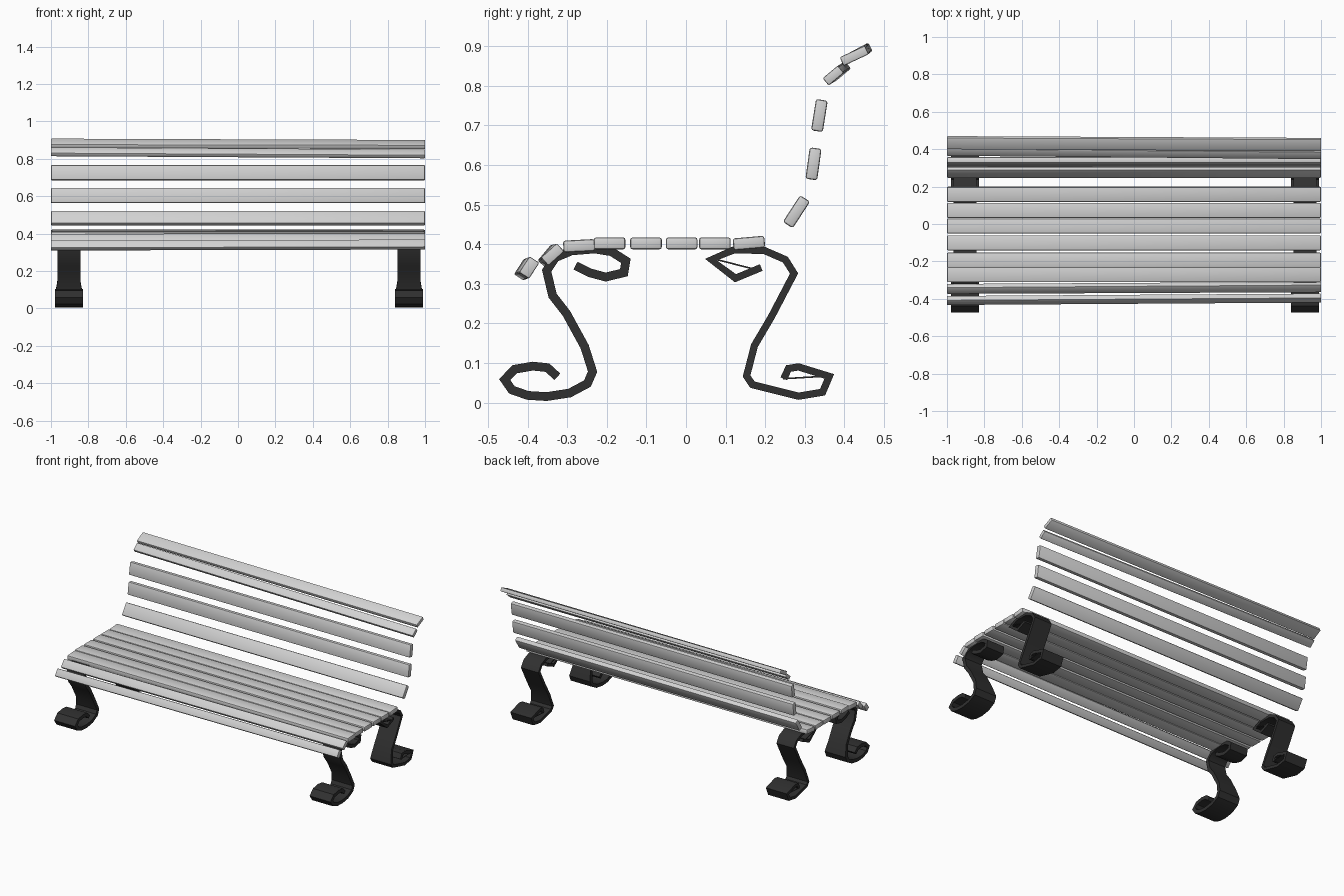
import bpy, bmesh
from math import radians
from mathutils import Vector, Matrix

if "Cube" in bpy.data.objects:
    bpy.data.objects.remove(bpy.data.objects["Cube"])


def material(name, value):
    m = bpy.data.materials.new(name)
    m.use_nodes = True
    colour = (value, value, value, 1)
    m.diffuse_color = colour
    m.node_tree.nodes["Principled BSDF"].inputs["Base Color"].default_value = colour
    return m


wood = material("pale grey wood", 0.64)
iron = material("dark iron", 0.03)


def add_object(name, bm, mat):
    bmesh.ops.recalc_face_normals(bm, faces=bm.faces)
    mesh = bpy.data.meshes.new(name)
    bm.to_mesh(mesh)
    bm.free()
    mesh.materials.append(mat)
    ob = bpy.data.objects.new(name, mesh)
    bpy.context.collection.objects.link(ob)
    bpy.ops.object.select_all(action='DESELECT')
    ob.select_set(True)
    bpy.context.view_layer.objects.active = ob
    bpy.ops.object.shade_smooth_by_angle(angle=radians(35))
    return ob


def slat(name, left, right=None, width=0.08, thick=0.03, bevel=0.006):
    """Plank along x; each end is (y, z, tilt) so it may twist slightly."""
    bm = bmesh.new()
    bmesh.ops.create_cube(bm, size=1)
    for v in bm.verts:
        y, z, tilt = left if v.co.x < 0 else (right or left)
        turn = Matrix.Rotation(radians(tilt), 3, 'X')
        v.co = Vector((v.co.x * 2, y, z)) + turn @ Vector((0, v.co.y * width, v.co.z * thick))
    bmesh.ops.bevel(bm, geom=bm.edges[:], offset=bevel, segments=2,
                    profile=0.5, affect='EDGES')
    return add_object(name, bm, wood)


def ribbon(name, path, x, thick, top_half=0.062, foot_half=0.074):
    """Flat iron bar following a (y, z) path, wider near the ground."""
    bm = bmesh.new()
    pts = [Vector(p) for p in path]
    rings = []
    for i, p in enumerate(pts):
        a = (p - pts[i - 1]).normalized() if i else None
        b = (pts[i + 1] - p).normalized() if i < len(pts) - 1 else None
        a, b = a or b, b or a
        d = (a + b).normalized()
        off = Vector((-d.y, d.x)) * thick / 2 / max(d.dot(a), 0.6)
        half = foot_half if p.y < 0.11 else top_half
        rings.append([bm.verts.new((x + s * half, *(p + t * off)))
                      for s, t in ((-1, -1), (1, -1), (1, 1), (-1, 1))])
    for r, q in zip(rings, rings[1:]):
        for k in range(4):
            bm.faces.new((r[k], r[k - 1], q[k - 1], q[k]))
    bm.faces.new(rings[0])
    bm.faces.new(rings[-1])
    return add_object(name, bm, iron)


# Seat planks
for i, y in enumerate((-0.27, -0.193, -0.101, -0.011, 0.073)):
    slat(f"seat_slat_{i + 1}", (y, 0.396 if i == 0 else 0.402, 3 if i == 0 else 0))
slat("seat_slat_rear", (0.159, 0.403, 5))

# Rolled front edge of the seat
slat("front_edge_lower", (-0.409, 0.336, 57), (-0.396, 0.341, 57), 0.048, 0.03, 0.004)
slat("front_edge_upper", (-0.347, 0.37, 50), (-0.337, 0.374, 42), 0.054, 0.028, 0.004)

# Backrest planks
slat("back_slat_lower", (0.279, 0.482, 57))
slat("back_slat_middle", (0.322, 0.603, 82))
slat("back_slat_upper", (0.337, 0.725, 81))

# Rolled top of the backrest
slat("top_edge_lower", (0.39, 0.837, 40), (0.372, 0.826, 40), 0.05, 0.024, 0.004)
slat("top_edge_upper", (0.435, 0.882, 28), (0.425, 0.876, 25), 0.07, 0.024, 0.004)

# Scrolled iron legs
front_path = [(-.325, .065), (-.35, .088), (-.387, .092), (-.433, .084), (-.458, .058),
              (-.44, .032), (-.40, .018), (-.352, .015), (-.294, .024), (-.249, .048),
              (-.236, .078), (-.256, .141), (-.302, .225), (-.337, .27), (-.352, .333),
              (-.33, .366), (-.29, .383), (-.231, .388), (-.188, .381), (-.152, .358),
              (-.157, .328), (-.203, .317), (-.244, .328), (-.279, .346)]
back_path = [(.247, .06), (.259, .086), (.284, .09), (.362, .066), (.345, .026),
             (.284, .016), (.168, .045), (.153, .067), (.173, .144), (.216, .217),
             (.273, .326), (.251, .361), (.198, .384), (.122, .386), (.063, .361),
             (.125, .314), (.19, .341)]
for side, x in (("right", -0.904), ("left", 0.914)):
    ribbon(f"front_leg_{side}", front_path, x, 0.022)
    ribbon(f"back_leg_{side}", back_path, x, 0.018)
    # Thin sheets closing the rear scrolls
    ribbon(f"back_foot_web_{side}", [(.245, .06), (.36, .067)], x, 0.004)
    ribbon(f"back_scroll_web_{side}", [(.07, .363), (.18, .335)], x, 0.004)
